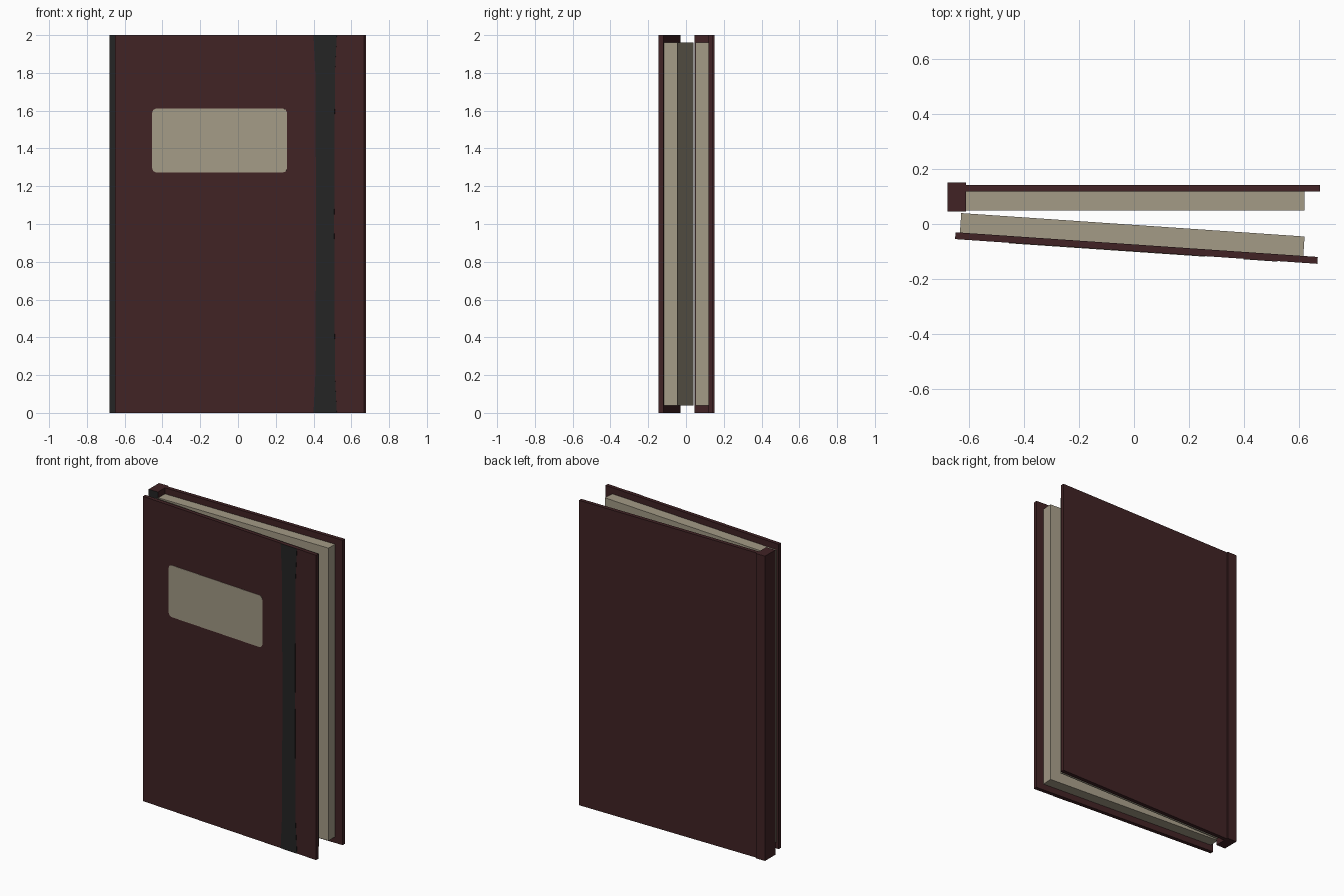
import bpy
import bmesh
from math import atan2
from mathutils import Matrix, Vector

cube = bpy.data.objects.get("Cube")
if cube:
    bpy.data.objects.remove(cube, do_unlink=True)


def material(name, rgb):
    m = bpy.data.materials.new(name)
    m.use_nodes = True
    m.diffuse_color = (*rgb, 1)
    m.node_tree.nodes["Principled BSDF"].inputs["Base Color"].default_value = (*rgb, 1)
    return m


maroon = material("maroon cloth", (0.052, 0.0165, 0.018))
paper = material("cream paper", (0.37, 0.325, 0.24))
black = material("black elastic", (0.018, 0.018, 0.018))

# The front half swings open around a hinge near the spine
HINGE = Vector((-0.652, -0.055, 0))
SWING = Matrix.Translation(HINGE) @ Matrix.Rotation(-atan2(0.09, 1.32), 4, 'Z')
FIXED = Matrix.Identity(4)


def finish(name, bm, mats, frame):
    bmesh.ops.recalc_face_normals(bm, faces=bm.faces)
    mesh = bpy.data.meshes.new(name)
    bm.to_mesh(mesh)
    bm.free()
    for m in mats:
        mesh.materials.append(m)
    ob = bpy.data.objects.new(name, mesh)
    ob.matrix_world = frame
    bpy.context.collection.objects.link(ob)
    return ob


def box(name, xs, ys, zs, mat, frame=FIXED):
    bm = bmesh.new()
    bmesh.ops.create_cube(bm, size=1)
    for v in bm.verts:
        v.co = [(a + b) / 2 + c * (b - a) for c, (a, b) in zip(v.co, (xs, ys, zs))]
    return finish(name, bm, [mat], frame)


def plate(name, outline, mat, frame, thick=0.002):
    # Thin plate standing on the outer face of the front cover
    bm = bmesh.new()
    face = bm.faces.new([bm.verts.new((x, 0, z)) for x, z in outline])
    out = bmesh.ops.extrude_face_region(bm, geom=[face])["geom"]
    for v in out:
        if isinstance(v, bmesh.types.BMVert):
            v.co.y -= thick
    return finish(name, bm, [mat], frame)


FULL, INNER = (0, 2), (0.04, 1.96)

# Back half: cover, page block and spine
box("back_cover", (-0.63, 0.677), (0.118, 0.143), FULL, maroon)
box("back_pages", (-0.615, 0.622), (0.05, 0.118), INNER, paper)
spine = box("spine", (-0.68, -0.613), (0.045, 0.152), FULL, maroon)

# The inner face of the spine is black
spine.data.materials.append(black)
for p in spine.data.polygons:
    if p.normal.y < -0.9:
        p.material_index = 1

# Front half: cover and page block
box("front_cover", (0, 1.323), (0, 0.025), FULL, maroon, SWING)
box("front_pages", (0.016, 1.27), (0.025, 0.096), INNER, paper, SWING)

# Title label with clipped corners
x0, x1, z0, z1 = 0.198, 0.914, 1.272, 1.612
label = []
for x, z, sx, sz in ((x0, z0, 1, 1), (x1, z0, -1, 1), (x1, z1, -1, -1), (x0, z1, 1, -1)):
    corner = [(x, z + sz * 0.022), (x + sx * 0.007, z + sz * 0.007), (x + sx * 0.022, z)]
    label += corner if sx == sz else corner[::-1]
plate("label", label, paper, SWING)

# Elastic band, slightly wider at its ends
right = [(1.178, 0), (1.168, 0.2), (1.164, 1), (1.168, 1.8), (1.178, 2)]
left = [(2.232 - x, z) for x, z in reversed(right)]
plate("elastic_band", right + left, black, SWING)
